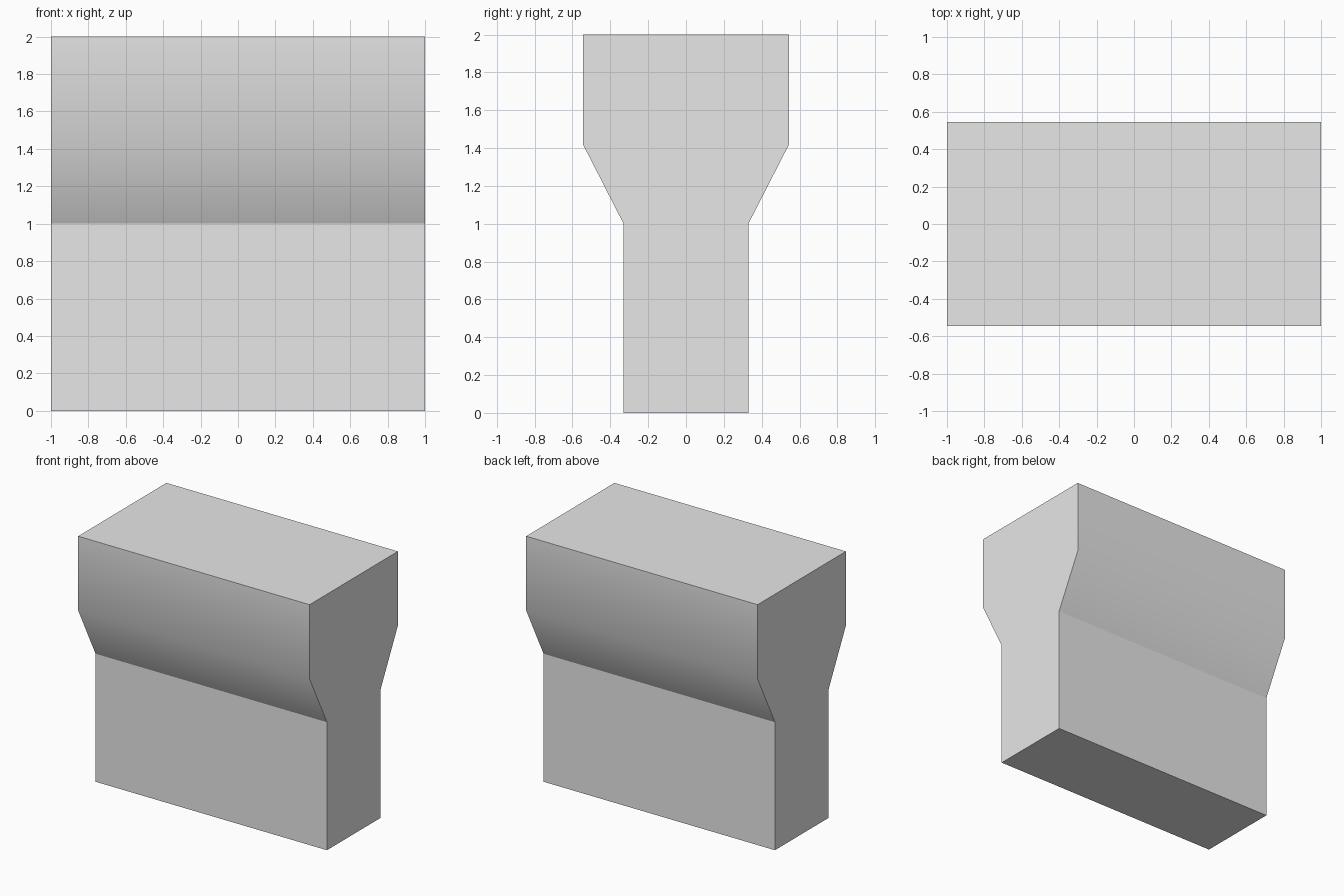
import bpy
import bmesh

cube = bpy.data.objects.get("Cube")
if cube:
    bpy.data.objects.remove(cube, do_unlink=True)

# Plain grey material
grey = bpy.data.materials.new("light_grey")
grey.use_nodes = True
colour = (0.8, 0.8, 0.8, 1.0)
grey.diffuse_color = colour
grey.node_tree.nodes["Principled BSDF"].inputs["Base Color"].default_value = colour

# Side outline: narrow stem, flare, wide head, mirrored front to back
TOP, SHOULDER, NECK = 2.0, 1.42, 1.0
half = [(0.33, 0.0), (0.33, NECK), (0.545, SHOULDER), (0.545, TOP)]
outline = half + [(-y, z) for y, z in reversed(half)]

# Extrude the outline along x
bm = bmesh.new()
side = bm.faces.new([bm.verts.new((-1, y, z)) for y, z in outline])
swept = bmesh.ops.extrude_face_region(bm, geom=[side])
moved = [v for v in swept["geom"] if isinstance(v, bmesh.types.BMVert)]
bmesh.ops.translate(bm, verts=moved, vec=(2, 0, 0))
bmesh.ops.recalc_face_normals(bm, faces=bm.faces)

# Smooth shading runs over the shoulder only; every other edge is sharp
for face in bm.faces:
    face.smooth = True
for edge in bm.edges:
    a, b = edge.verts
    lengthwise = abs(a.co.x - b.co.x) > 1
    at_shoulder = abs(a.co.z - SHOULDER) < 0.01
    edge.smooth = lengthwise and at_shoulder

mesh = bpy.data.meshes.new("flared_block")
bm.to_mesh(mesh)
bm.free()
mesh.materials.append(grey)
block = bpy.data.objects.new("flared_block", mesh)
bpy.context.scene.collection.objects.link(block)
